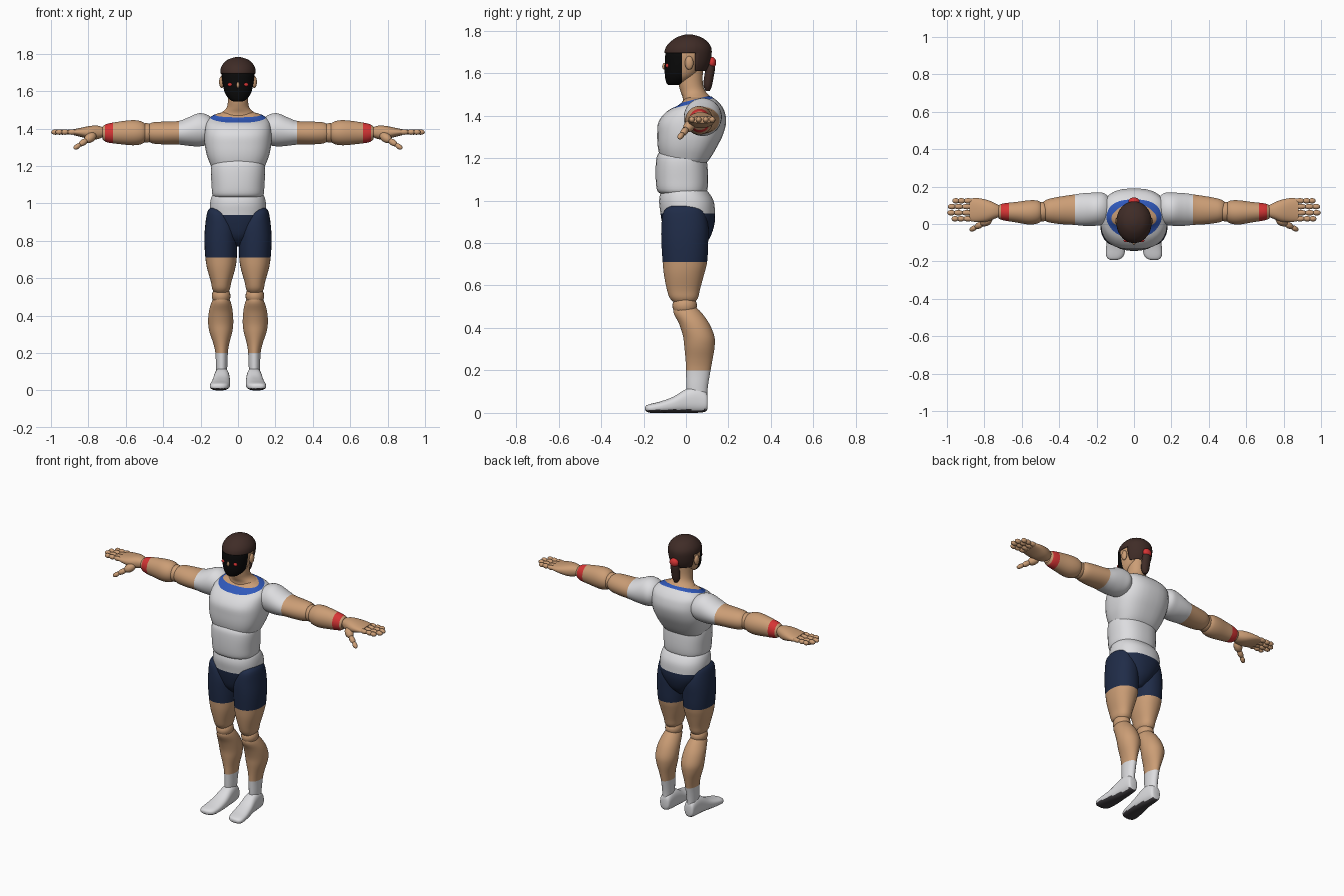
import bpy, bmesh, math
from mathutils import Vector, Matrix

if "Cube" in bpy.data.objects:
    bpy.data.objects.remove(bpy.data.objects["Cube"])

COLOURS = {
    "skin": (0.60, 0.34, 0.18), "white_cloth": (0.72, 0.72, 0.74),
    "navy_cloth": (0.014, 0.025, 0.065), "brown_hair": (0.05, 0.025, 0.02),
    "black_mask": (0.003, 0.003, 0.003), "red_band": (0.68, 0.035, 0.035),
    "blue_trim": (0.03, 0.1, 0.5), "dark_sole": (0.05, 0.045, 0.05),
}
MATS = {}
for label, rgb in COLOURS.items():
    m = bpy.data.materials.new(label)
    m.use_nodes = True
    m.diffuse_color = (*rgb, 1)
    bsdf = m.node_tree.nodes["Principled BSDF"]
    bsdf.inputs["Base Color"].default_value = (*rgb, 1)
    bsdf.inputs["Roughness"].default_value = 0.8
    MATS[label] = m


def make_object(name, bm, mats):
    mesh = bpy.data.meshes.new(name)
    bm.to_mesh(mesh)
    for label in mats:
        mesh.materials.append(MATS[label])
    ob = bpy.data.objects.new(name, mesh)
    bpy.context.collection.objects.link(ob)
    bpy.ops.object.select_all(action="DESELECT")
    ob.select_set(True)
    bpy.context.view_layer.objects.active = ob
    bpy.ops.object.shade_smooth_by_angle(angle=math.radians(45))
    return ob


def finish(name, bm, mats, paired=False, cuts=(), rule=None):
    """Slice colour borders, paint by rule, and build one or both sides."""
    for co, no in cuts:
        geom = bm.verts[:] + bm.edges[:] + bm.faces[:]
        bmesh.ops.bisect_plane(bm, geom=geom, plane_co=co, plane_no=no)
    bm.normal_update()
    if rule:
        for f in bm.faces:
            f.material_index = mats.index(rule(f.calc_center_median(), f.normal))
    if not paired:
        return make_object(name, bm, mats)
    make_object("left_" + name, bm, mats)
    bmesh.ops.scale(bm, vec=(-1, 1, 1), verts=bm.verts)
    bmesh.ops.reverse_faces(bm, faces=bm.faces)
    make_object("right_" + name, bm, mats)


def smooth_rings(rings, steps=4):
    """Catmull-Rom interpolation between the given sections."""
    out = []
    for i in range(len(rings) - 1):
        quad = [rings[max(0, min(len(rings) - 1, i + k))] for k in (-1, 0, 1, 2)]
        for s in range(steps):
            t = s / steps
            out.append([b + t / 2 * (c - a + t * (2*a - 5*b + 4*c - d + t * (3*(b - c) + d - a)))
                        for a, b, c, d in zip(*quad)])
    return out + [rings[-1]]


def loft(rings, axis="z", power=2.0, sides=32):
    """Each ring: position on the axis, then low/high of the two other axes."""
    bm = bmesh.new()
    loops = []
    for t, a0, a1, b0, b1 in smooth_rings(rings):
        loop = []
        for k in range(sides):
            ang = math.tau * (k + 0.5) / sides
            c, s = math.cos(ang), math.sin(ang)
            a = (a0 + a1) / 2 + (a1 - a0) / 2 * math.copysign(abs(c) ** (2 / power), c)
            b = (b0 + b1) / 2 + (b1 - b0) / 2 * math.copysign(abs(s) ** (2 / power), s)
            loop.append(bm.verts.new({"x": (t, a, b), "y": (a, t, b), "z": (a, b, t)}[axis]))
        loops.append(loop)
    for lo, hi in zip(loops, loops[1:]):
        for k in range(sides):
            j = (k + 1) % sides
            bm.faces.new((lo[k], lo[j], hi[j], hi[k]))
    bm.faces.new(loops[0])
    bm.faces.new(loops[-1])
    bmesh.ops.recalc_face_normals(bm, faces=bm.faces)
    return bm


def centred(rings):
    """Sections symmetric about x = 0: z, half width, front, back."""
    return [(z, -w, w, f, b) for z, w, f, b in rings]


def ball(bm, centre, radii):
    mat = Matrix.Translation(centre) @ Matrix.Diagonal((*radii, 1))
    bmesh.ops.create_uvsphere(bm, u_segments=20, v_segments=12, radius=1, matrix=mat)
    return bm


def bone(bm, p, q, r):
    """Long ellipsoid from p to q."""
    p, q = Vector(p), Vector(q)
    d = q - p
    mat = (Matrix.Translation((p + q) / 2) @ d.to_track_quat("Z", "Y").to_matrix().to_4x4()
           @ Matrix.Diagonal((r, r, d.length / 2 + r * 0.4, 1)))
    bmesh.ops.create_uvsphere(bm, u_segments=12, v_segments=8, radius=1, matrix=mat)


# Chest and neck share a sloping collar line
SLOPE = Vector((0, -0.25, 1)).normalized()
COLLAR = Vector((0, -0.015, 1.462))
TRIM = 0.016
collar_cuts = [(COLLAR, SLOPE), (COLLAR - SLOPE * TRIM, SLOPE)]


def collar_rule(c, n):
    h = (c - COLLAR).dot(SLOPE)
    return "skin" if h > 0 else "blue_trim" if h > -TRIM else "white_cloth"


shirt = ["white_cloth", "blue_trim", "skin"]
finish("chest", loft(centred([
    (1.17, .13, -.10, .09), (1.2, .145, -.12, .115), (1.25, .165, -.133, .145),
    (1.31, .178, -.136, .175), (1.37, .18, -.13, .19), (1.42, .175, -.09, .182),
    (1.45, .16, -.035, .165), (1.475, .125, -.01, .14), (1.49, .07, 0, .12)]), power=2.6),
    shirt, cuts=collar_cuts, rule=collar_rule)
finish("neck", loft(centred([
    (1.44, .14, -.02, .15), (1.48, .095, -.015, .125), (1.51, .062, -.025, .095),
    (1.55, .054, -.035, .08), (1.62, .054, -.04, .08)])),
    shirt, cuts=collar_cuts, rule=collar_rule)

# Belly and pelvis
finish("belly", loft(centred([
    (1.03, .12, -.11, .085), (1.045, .137, -.135, .1), (1.1, .142, -.143, .105),
    (1.18, .146, -.142, .1), (1.22, .135, -.132, .09), (1.26, .09, -.1, .06)]), power=2.4),
    ["white_cloth"])
finish("pelvis", loft(centred([
    (1.055, .125, -.1, .085), (1.04, .14, -.118, .105), (1.0, .15, -.127, .13),
    (.95, .15, -.122, .137), (.89, .135, -.112, .135), (.82, .08, -.09, .11),
    (.77, .03, -.04, .06)]), power=2.3), ["white_cloth", "navy_cloth"],
    cuts=[((0, 0, .938), (0, 0, 1))],
    rule=lambda c, n: "white_cloth" if c.z > .938 else "navy_cloth")

# Legs
finish("thigh", loft([
    (.975, .09, .15, -.07, .05), (.95, .05, .165, -.105, .085), (.88, .01, .176, -.116, .105),
    (.8, .004, .18, -.116, .105), (.71, .006, .175, -.11, .1), (.65, .015, .165, -.104, .085),
    (.58, .035, .145, -.09, .066), (.54, .044, .137, -.076, .056), (.515, .06, .12, -.05, .035)],
    power=2.2), ["navy_cloth", "skin"], True, [((0, 0, .71), (0, 0, 1))],
    lambda c, n: "navy_cloth" if c.z > .71 else "skin")
finish("knee", ball(bmesh.new(), (.09, -.006, .505), (.05, .058, .05)), ["skin"], True)
finish("shin", loft([
    (.505, .055, .125, -.055, .04), (.47, .038, .142, -.058, .075), (.42, .028, .156, -.033, .11),
    (.36, .025, .16, -.014, .134), (.31, .031, .152, -.008, .135), (.25, .047, .132, -.002, .125),
    (.2, .054, .121, 0, .116), (.13, .057, .118, .002, .104), (.08, .06, .115, .005, .1)]),
    ["skin", "white_cloth"], True, [((0, 0, .2), (0, 0, 1))],
    lambda c, n: "skin" if c.z > .2 else "white_cloth")
finish("foot", loft([
    (.102, .07, .11, .025, .075), (.093, .055, .12, .006, .1), (.05, .048, .125, 0, .122),
    (0, .044, .13, 0, .112), (-.06, .042, .14, 0, .076), (-.12, .044, .149, 0, .054),
    (-.165, .053, .15, 0, .043), (-.185, .07, .14, .006, .036), (-.192, .09, .125, .013, .028)],
    axis="y", power=2.5), ["white_cloth", "dark_sole"], True,
    rule=lambda c, n: "dark_sole" if n.z < -.55 and c.z < .03 else "white_cloth")

# Arms, reaching straight out
finish("upper_arm", loft([
    (.12, .03, .13, 1.35, 1.44), (.16, -.002, .165, 1.315, 1.472), (.21, -.01, .168, 1.304, 1.482),
    (.27, -.01, .165, 1.308, 1.458), (.32, -.005, .158, 1.314, 1.44), (.4, 0, .146, 1.315, 1.437),
    (.46, .01, .133, 1.321, 1.432), (.49, .025, .115, 1.34, 1.412)], axis="x"),
    ["white_cloth", "skin"], True, [((.315, 0, 0), (1, 0, 0))],
    lambda c, n: "white_cloth" if c.x < .315 else "skin")
finish("elbow", ball(bmesh.new(), (.49, .066, 1.377), (.05, .053, .052)), ["skin"], True)
finish("forearm", loft([
    (.49, .02, .11, 1.335, 1.42), (.515, .003, .125, 1.317, 1.438), (.56, -.003, .127, 1.31, 1.445),
    (.63, .008, .118, 1.316, 1.438), (.7, .02, .11, 1.326, 1.425), (.725, .03, .1, 1.343, 1.41)],
    axis="x"), ["skin", "red_band"], True,
    [((.668, 0, 0), (1, 0, 0)), ((.712, 0, 0), (1, 0, 0))],
    lambda c, n: "red_band" if .668 < c.x < .712 else "skin")

# Hands
finish("palm", loft([
    (.715, .04, .095, 1.358, 1.405), (.75, .026, .115, 1.343, 1.415), (.79, .012, .13, 1.342, 1.414),
    (.84, .01, .139, 1.355, 1.404), (.88, .016, .135, 1.365, 1.396)], axis="x", power=2.3),
    ["skin"], True)
fingers = bmesh.new()
for y, tip in ((.124, .965), (.093, .99), (.06, .993), (.028, .97)):
    joints = [.865 + (tip - .865) * k for k in (0, .42, .74, 1)]
    for a, b in zip(joints, joints[1:]):
        bone(fingers, (a, y, 1.381), (b, y, 1.381), .0145)
thumb = [(.77, .03, 1.365), (.81, .002, 1.337), (.845, -.016, 1.314), (.873, -.032, 1.295)]
for p, q, r in zip(thumb, thumb[1:], (.026, .017, .014)):
    bone(fingers, p, q, r)
finish("fingers", fingers, ["skin"], True)

# Head with dark face mask
finish("head", loft(centred([
    (1.545, .025, -.085, -.03), (1.556, .045, -.093, .0), (1.59, .07, -.1, .05),
    (1.65, .084, -.1, .088), (1.7, .087, -.094, .1), (1.74, .065, -.06, .08)]), power=2.2),
    ["skin", "black_mask"],
    cuts=[((0, -.02, 0), (0, 1, 0)), ((0, 0, 1.705), (0, 0, 1))],
    rule=lambda c, n: "black_mask" if c.y < -.02 and c.z < 1.705 else "skin")
finish("nose", ball(bmesh.new(), (0, -.1, 1.632), (.008, .012, .016)), ["skin"])
finish("eye_mark", ball(bmesh.new(), (.042, -.088, 1.635), (.014, .009, .01)), ["red_band"], True)
finish("ear", ball(bmesh.new(), (.088, .015, 1.648), (.013, .02, .032)), ["skin"], True)

# Hair cap trimmed along the hairline, ponytail and tie
hair = loft(centred([
    (1.59, .07, -.08, .085), (1.64, .088, -.1, .112), (1.7, .095, -.102, .122),
    (1.735, .087, -.086, .112), (1.765, .06, -.05, .08), (1.779, .025, -.015, .04),
    (1.782, .005, .008, .02)]))
for co, no in (((0, .045, 0), (0, 1, 0)), ((0, 0, 1.695), (0, 0, 1)), ((0, 0, 1.61), (0, 0, 1))):
    bmesh.ops.bisect_plane(hair, geom=hair.verts[:] + hair.edges[:] + hair.faces[:],
                           plane_co=co, plane_no=no)
below = [f for f in hair.faces for c in [f.calc_center_median()]
         if c.z < 1.61 or (c.y < .045 and c.z < 1.695)]
bmesh.ops.delete(hair, geom=below, context="FACES")
shell = finish("hair_cap", hair, ["brown_hair"]).modifiers.new("thickness", "SOLIDIFY")
shell.thickness = 0.012
finish("ponytail", loft(centred([
    (1.66, .015, .105, .125), (1.63, .026, .095, .137), (1.58, .028, .085, .13),
    (1.54, .024, .083, .122), (1.515, .01, .092, .112)])), ["brown_hair"])
finish("hair_tie", ball(bmesh.new(), (0, .122, 1.65), (.03, .02, .027)), ["red_band"])
